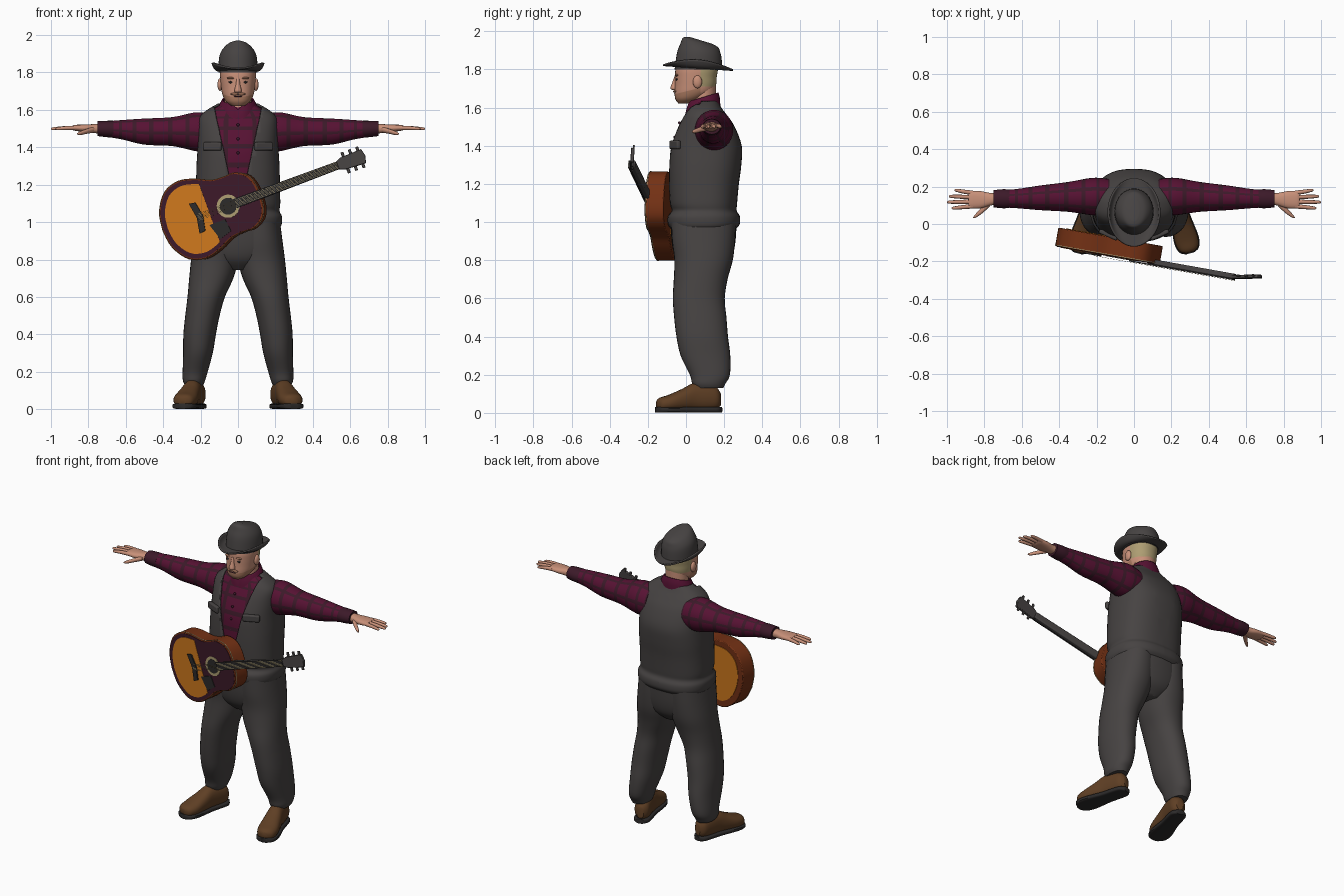
import bpy, bmesh, math
from mathutils import Matrix, Vector

if "Cube" in bpy.data.objects:
    bpy.data.objects.remove(bpy.data.objects["Cube"])


def material(name, r, g, b):
    m = bpy.data.materials.new(name)
    m.diffuse_color = (r, g, b, 1)
    m.use_nodes = True
    m.node_tree.nodes["Principled BSDF"].inputs["Base Color"].default_value = m.diffuse_color
    return m


CHARCOAL = material("charcoal cloth", .062, .056, .055)
BURGUNDY = material("burgundy shirt", .095, .006, .033)
PLUM = material("dark plum", .045, .010, .022)
SKIN = material("skin", .58, .28, .19)
GINGER = material("beard", .42, .20, .12)
BLOND = material("blond", .42, .34, .17)
BOOT = material("boot leather", .115, .050, .018)
WOOD = material("red brown wood", .17, .030, .007)
ORANGE = material("orange wood", .62, .19, .012)
DARK = material("near black", .025, .023, .023)


def finish(name, bm, mats, mirror=False, bevel=0, solid=0):
    """Turn a bmesh into an object with optional modifiers."""
    me = bpy.data.meshes.new(name)
    bm.to_mesh(me)
    bm.free()
    ob = bpy.data.objects.new(name, me)
    bpy.context.collection.objects.link(ob)
    for m in mats:
        me.materials.append(m)
    if solid:
        s = ob.modifiers.new("solid", 'SOLIDIFY')
        s.thickness = solid
    if bevel:
        b = ob.modifiers.new("bevel", 'BEVEL')
        b.width, b.segments = bevel, 2
    if mirror:
        ob.modifiers.new("mirror", 'MIRROR')
    return ob


def spline(pts, k):
    """Smooth a list of tuples, k steps per span."""
    out = []
    for i in range(len(pts) - 1):
        a, b, c, d = (Vector(pts[min(max(i + o, 0), len(pts) - 1)]) for o in (-1, 0, 1, 2))
        for s in range(k):
            t = s / k
            out.append(b + (c - a) * t / 2 + (a * 2 - b * 5 + c * 4 - d) * t * t / 2
                       + (b * 3 - a - c * 3 + d) * t ** 3 / 2)
    return out + [Vector(pts[-1])]


def loft_bm(secs, axis='z', n=32, k=4, e=2.0, caps=True, paint=None):
    """Sections (t, c1, r1, c2, r2) along an axis become a superellipse skin."""
    bm, rings = bmesh.new(), []
    for t, c1, r1, c2, r2 in spline(secs, k):
        ring = []
        for j in range(n):
            a = math.tau * j / n
            ca, sa = math.cos(a), math.sin(a)
            p = c1 + r1 * math.copysign(abs(ca) ** (2 / e), ca)
            q = c2 + r2 * math.copysign(abs(sa) ** (2 / e), sa)
            ring.append(bm.verts.new({'z': (p, q, t), 'x': (t, p, q), 'y': (p, t, q)}[axis]))
        rings.append(ring)
    for i in range(len(rings) - 1):
        for j in range(n):
            f = bm.faces.new((rings[i][j], rings[i][(j + 1) % n],
                              rings[i + 1][(j + 1) % n], rings[i + 1][j]))
            f.material_index = paint(i, j) if paint else 0
    if caps:
        bm.faces.new(rings[0])
        bm.faces.new(rings[-1])
    bmesh.ops.recalc_face_normals(bm, faces=bm.faces)
    return bm


def loft(name, secs, mats, mirror=False, solid=0, **kw):
    return finish(name, loft_bm(secs, **kw), mats, mirror, solid=solid)


def ball(name, loc, size, mat, mirror=False):
    bm = bmesh.new()
    bmesh.ops.create_uvsphere(bm, u_segments=16, v_segments=10, radius=1,
                              matrix=Matrix.Translation(loc) @ Matrix.Diagonal((*size, 1)))
    return finish(name, bm, [mat], mirror)


def box(name, mat4, size, mat, mirror=False, bevel=0):
    bm = bmesh.new()
    bmesh.ops.create_cube(bm, size=1, matrix=mat4 @ Matrix.Diagonal((*size, 1)))
    return finish(name, bm, [mat], mirror, bevel)


def cut(bm, co, no):
    bmesh.ops.bisect_plane(bm, geom=bm.verts[:] + bm.edges[:] + bm.faces[:],
                           plane_co=co, plane_no=no)


# torso: (z, y front, y back, half width)
TORSO = [(.965, -.08, .262, .222), (.99, -.095, .282, .234), (1.03, -.095, .282, .235),
         (1.06, -.075, .266, .222), (1.10, -.085, .268, .226), (1.2, -.09, .277, .224),
         (1.3, -.09, .29, .222), (1.4, -.083, .292, .216), (1.5, -.05, .255, .214),
         (1.56, -.02, .215, .205), (1.6, .0, .185, .165), (1.635, .02, .165, .105)]


def torso(shrink):
    return [(z - shrink * .5, 0, w - shrink, (f + b) / 2, (b - f) / 2 - shrink)
            for z, f, b, w in TORSO]


def plaid(i, j):
    return 1 if i % 4 == 0 or j % 5 == 0 else 0


loft("shirt_body", torso(.014), [BURGUNDY, PLUM], n=50, e=2.5, paint=plaid)

# vest with an open V at the front
bm = loft_bm(torso(0), n=48, e=2.5, caps=False)
for s in (1, -1):
    cut(bm, (0, 0, 1.03), (s, 0, -.22))
bmesh.ops.delete(bm, context='FACES', geom=[
    f for f in bm.faces if f.calc_center_median().y < .08
    and abs(f.calc_center_median().x) < (f.calc_center_median().z - 1.03) * .22])
finish("vest", bm, [CHARCOAL], solid=.012)
box("vest_pocket_flap", Matrix.Translation((.137, -.058, 1.405)) @ Matrix.Rotation(.42, 4, 'Z'),
    (.105, .024, .045), CHARCOAL, True, .008)
for i in range(4):
    z = 1.52 - i * .075
    ball(f"shirt_button_{i}", (0, -.034 - min(.036, i * .024), z), (.008, .008, .008), PLUM)

# sleeves, cuffs
loft("sleeve", [(.13, .145, .095, 1.475, .10), (.22, .147, .1, 1.483, .105),
                (.35, .145, .08, 1.484, .078), (.5, .14, .066, 1.484, .07),
                (.62, .136, .052, 1.494, .052), (.70, .135, .046, 1.497, .042)],
     [BURGUNDY, PLUM], True, axis='x', n=30, k=6, paint=plaid)
loft("cuff", [(.665, .135, .049, 1.497, .045), (.70, .135, .051, 1.498, .044),
              (.75, .135, .046, 1.5, .04)], [PLUM], True, axis='x', n=24)

# hands
loft("palm", [(.73, .135, .03, 1.5, .026), (.77, .132, .034, 1.5, .024),
              (.82, .13, .046, 1.502, .02), (.87, .13, .047, 1.504, .016),
              (.885, .13, .042, 1.504, .011)], [SKIN], True, axis='x', n=20, e=2.4)
for i, (y0, y1, tip) in enumerate([(.095, .085, .975), (.119, .117, 1.0),
                                   (.143, .148, .99), (.166, .18, .96)]):
    loft(f"finger_{i}", [(.86, y0, .012, 1.504, .012), ((.86 + tip) / 2, (y0 + y1) / 2, .011, 1.503, .011),
                         (tip - .01, y1, .008, 1.499, .008), (tip, y1, .002, 1.499, .002)],
         [SKIN], True, axis='x', n=10, k=3)
loft("thumb", [(.77, .115, .02, 1.495, .016), (.81, .075, .017, 1.485, .013),
               (.845, .045, .011, 1.475, .01), (.86, .034, .003, 1.472, .003)],
     [SKIN], True, axis='x', n=12, k=3)

# trousers
loft("trouser_leg", [(.13, .235, .05, .12, .075), (.155, .235, .06, .12, .088),
                     (.2, .229, .067, .125, .105), (.3, .214, .079, .102, .13),
                     (.4, .205, .087, .085, .135), (.5, .19, .092, .075, .137),
                     (.6, .17, .1, .067, .136), (.7, .143, .118, .077, .141),
                     (.8, .125, .126, .092, .153), (.9, .116, .122, .092, .165),
                     (1.0, .11, .115, .092, .17)], [CHARCOAL], True, e=2.2)
loft("trouser_seat", [(.745, 0, .07, .09, .09), (.8, 0, .17, .092, .142),
                      (.88, 0, .225, .092, .165), (1.0, 0, .226, .092, .174)],
     [CHARCOAL], e=2.4)

# shoes with dark soles, toes turned out
turn = Matrix.Translation((.255, .01, 0)) @ Matrix.Rotation(math.radians(15), 4, 'Z')
UPPER = [(-.168, 0, .02, .045, .02), (-.15, 0, .05, .046, .034), (-.10, 0, .063, .053, .043),
         (-.03, 0, .057, .068, .058), (.03, 0, .05, .083, .072), (.1, 0, .049, .083, .072),
         (.15, 0, .045, .078, .06), (.175, 0, .022, .07, .035)]
bm = loft_bm(UPPER, axis='y', n=24, e=2.3)
bm.transform(turn)
finish("shoe", bm, [BOOT], True)
bm = loft_bm([(y * 1.03, 0, r * 1.08, .016, .015) for y, _, r, _, _ in UPPER], axis='y', n=24, e=4)
bm.transform(turn)
finish("shoe_sole", bm, [DARK], True)

# neck, head with hair and beard regions
loft("neck", [(1.55, 0, .078, .09, .07), (1.62, 0, .072, .092, .066), (1.74, 0, .072, .095, .062)], [SKIN])
bm = loft_bm([(1.622, 0, .035, -.005, .035), (1.645, 0, .065, .012, .068),
              (1.68, 0, .083, .04, .1), (1.72, 0, .09, .05, .108), (1.76, 0, .094, .052, .109),
              (1.8, 0, .096, .056, .111), (1.85, 0, .09, .062, .1)], n=40, e=2.2)
cut(bm, (0, .075, 0), (0, 1, 0))
cut(bm, (0, 0, 1.71), (0, 0, 1))
cut(bm, (0, 0, 1.685), (0, -.25, 1))
for f in bm.faces:
    c = f.calc_center_median()
    if c.y > .075 and c.z > 1.71:
        f.material_index = 1
    elif c.y < .075 and c.z < 1.685 + .25 * c.y:
        f.material_index = 2
finish("head", bm, [SKIN, BLOND, GINGER])
loft("nose", [(1.692, 0, .014, -.058, .012), (1.702, 0, .02, -.062, .02),
              (1.735, 0, .012, -.056, .015), (1.772, 0, .008, -.05, .008)], [SKIN], n=14)
ball("ear", (.096, .06, 1.735), (.014, .024, .034), SKIN, True)
ball("eye", (.037, -.047, 1.748), (.014, .007, .006), DARK, True)
ball("eyebrow", (.038, -.048, 1.77), (.022, .01, .006), GINGER, True)
ball("moustache", (.018, -.058, 1.685), (.022, .01, .007), GINGER, True)
ball("mouth", (0, -.056, 1.672), (.024, .007, .003), PLUM)

# shirt collar, higher at the back
bm = loft_bm([(1.575, 0, .115, .085, .095), (1.62, 0, .103, .088, .09), (1.655, 0, .085, .09, .08)], caps=False)
for v in bm.verts:
    v.co.z += (v.co.y - .09) * .3 - max(0, .03 - abs(v.co.x)) * (1 if v.co.y < .05 else 0)
finish("collar", bm, [BURGUNDY], solid=.008)

# hat crown leaning to a front peak
bm = loft_bm([(1.80, 0, .105, .065, .125), (1.87, 0, .102, .07, .117), (1.91, 0, .09, .075, .105),
              (1.94, 0, .062, .077, .092), (1.952, 0, .025, .077, .06)], n=36)
for v in bm.verts:
    v.co.z += (.08 - v.co.y) * .3 * (v.co.z - 1.8) / .15
finish("hat_crown", bm, [CHARCOAL])

# hat brim, rolled up at the sides
bm = loft_bm([(0, 0, .095, .065, .115), (.5, 0, .122, .063, .148), (1, 0, .142, .062, .183)],
             n=48, caps=False)
for v in bm.verts:
    t = v.co.z
    v.co.z = 1.805 + .045 * t * t * (v.co.x / .142) ** 2 - .07 * (v.co.y - .06)
finish("hat_brim", bm, [CHARCOAL], solid=.009)

# guitar frame: x along the neck, y across, z out of the front
u = Vector((.925, -.165, .345)).normalized()
w = Vector((-.17, -.98, 0))
w = (w - u * w.dot(u)).normalized()
v = w.cross(u)
G = Matrix.Translation((-.2, -.157, 1.03)) @ Matrix((u, v, w)).transposed().to_4x4()

HALF = spline([(-.22, 0), (-.203, .1), (-.14, .19), (-.05, .22), (.04, .2), (.12, .164),
               (.19, .157), (.25, .158), (.31, .125), (.338, .07), (.345, 0)], 4)
BODY = [(p.x, p.y) for p in HALF] + [(p.x, -p.y) for p in HALF[-2:0:-1]]


def plate(name, pts, z0, z1, mat, frame=G, bevel=0):
    bm = bmesh.new()
    f = bm.faces.new([bm.verts.new((x, y, z0)) for x, y in pts])
    top = bmesh.ops.extrude_face_region(bm, geom=[f])['geom']
    bmesh.ops.translate(bm, vec=(0, 0, z1 - z0), verts=[g for g in top if isinstance(g, bmesh.types.BMVert)])
    bmesh.ops.recalc_face_normals(bm, faces=bm.faces)
    bm.transform(frame)
    return finish(name, bm, [mat], bevel=bevel)


def scaled(s, limit=1):
    return [(x * s, y * s) for x, y in BODY if x * s < limit]


def disc(cx, r):
    return [(cx + r * math.cos(a * math.tau / 28), r * math.sin(a * math.tau / 28)) for a in range(28)]


def bar(x0, x1, h0, h1, y=0):
    return [(x0, y - h0), (x1, y - h1), (x1, y + h1), (x0, y + h0)]


plate("guitar_body", BODY, -.1, 0, WOOD, bevel=.005)
plate("guitar_binding", scaled(1.008), -.008, -.004, BLOND)
plate("guitar_soundboard", scaled(.965), -.002, .002, PLUM)
plate("guitar_front_panel", scaled(.86, .06), .0, .004, ORANGE)
plate("guitar_back_panel", scaled(.82, .1), -.103, -.098, ORANGE)
plate("guitar_rosette", disc(.16, .062), .0, .005, BLOND)
plate("guitar_sound_hole", disc(.16, .045), .0, .006, DARK)
plate("guitar_pickguard", [(.03, -.06), (.06, -.15), (.13, -.13), (.12, -.06)], .0, .006, DARK)
plate("guitar_bridge", [(-.035, -.085), (.0, -.08), (.015, 0), (.0, .08), (-.035, .085), (-.02, 0)],
      .0, .012, DARK)
plate("guitar_neck", bar(.3, .8, .026, .021), -.022, .006, CHARCOAL, bevel=.006)
plate("guitar_fretboard", bar(.2, .795, .026, .021), .005, .012, DARK)
for i in range(6):
    y = (i - 2.5) * .007
    plate(f"guitar_string_{i}", bar(-.01, .8, .0007, .0007, y), .014, .0155, BLOND)

# headstock tipped backwards, with tuning pegs
H = G @ Matrix.Translation((.79, 0, 0)) @ Matrix.Rotation(math.radians(11), 4, 'Y')
plate("guitar_headstock", [(0, -.021), (.03, -.034), (.15, -.04), (.16, 0), (.15, .04), (.03, .034), (0, .021)],
      -.012, .006, CHARCOAL, H, .003)
for s in (-1, 1):
    for i in range(3):
        plate(f"tuning_peg_{'left' if s > 0 else 'right'}_{i}",
              bar(.04 + i * .042, .056 + i * .042, .013, .013, s * .047), -.012, -.002, CHARCOAL, H, .003)

# smooth shading with sharp edges kept
for ob in bpy.data.objects:
    ob.select_set(True)
    bpy.context.view_layer.objects.active = ob
bpy.ops.object.shade_smooth_by_angle(angle=math.radians(40))
